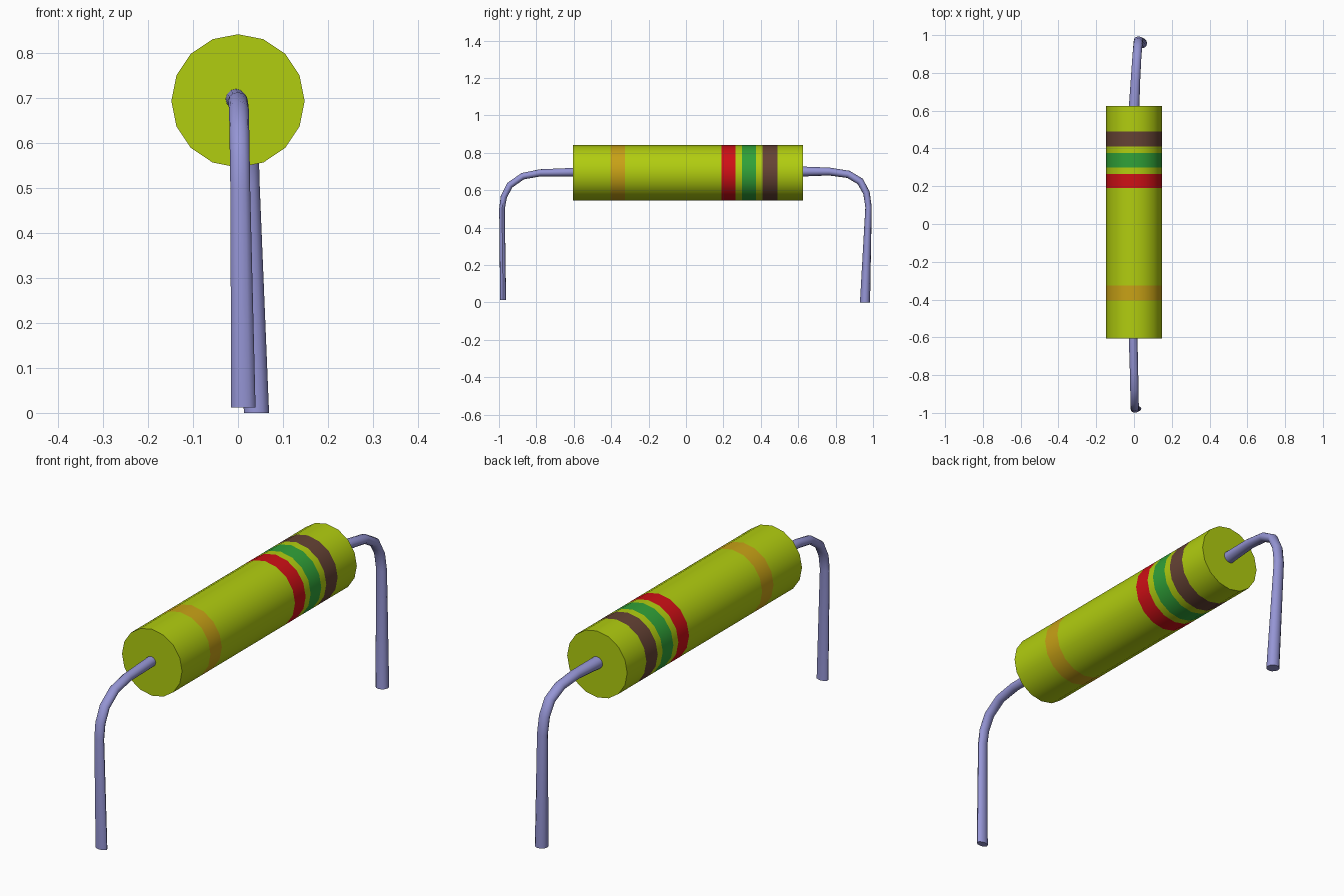
import bpy, bmesh
from math import cos, sin, pi, radians
from mathutils import Vector

cube = bpy.data.objects.get("Cube")
if cube:
    bpy.data.objects.remove(cube, do_unlink=True)


def material(name, rgb):
    m = bpy.data.materials.new(name)
    m.use_nodes = True
    m.diffuse_color = (*rgb, 1)
    m.node_tree.nodes["Principled BSDF"].inputs["Base Color"].default_value = (*rgb, 1)
    return m


lime = material("lime", (0.44, 0.61, 0.005))
gold = material("gold", (0.58, 0.36, 0.008))
red = material("red", (0.62, 0.005, 0.008))
green = material("green", (0.03, 0.36, 0.04))
brown = material("brown", (0.13, 0.055, 0.035))
steel = material("lavender steel", (0.30, 0.30, 0.66))


def skin(name, rings, mats, pick=lambda span: 0):
    """Join rings of points into a capped tube, one material per span."""
    bm = bmesh.new()
    loops = [[bm.verts.new(p) for p in ring] for ring in rings]
    n = len(loops[0])
    for span, (a, b) in enumerate(zip(loops, loops[1:])):
        for i in range(n):
            j = (i + 1) % n
            bm.faces.new((a[i], a[j], b[j], b[i])).material_index = pick(span)
    bm.faces.new(loops[0])
    bm.faces.new(loops[-1])
    bmesh.ops.recalc_face_normals(bm, faces=bm.faces)
    mesh = bpy.data.meshes.new(name)
    bm.to_mesh(mesh)
    bm.free()
    for m in mats:
        mesh.materials.append(m)
    obj = bpy.data.objects.new(name, mesh)
    bpy.context.collection.objects.link(obj)
    bpy.ops.object.select_all(action='DESELECT')
    obj.select_set(True)
    bpy.context.view_layer.objects.active = obj
    bpy.ops.object.shade_smooth_by_angle(angle=radians(40))
    return obj


# Cylindrical body; every second span is a coloured band
RADIUS, HEIGHT, SIDES = 0.148, 0.693, 16
stops = [-0.605, -0.405, -0.325, 0.19, 0.265, 0.30, 0.375, 0.41, 0.49, 0.625]
body = [[(RADIUS * cos(2 * pi * i / SIDES), y, HEIGHT + RADIUS * sin(2 * pi * i / SIDES))
         for i in range(SIDES)] for y in stops]
skin("body", body, [lime, gold, red, green, brown],
     lambda span: (span + 1) // 2 if span % 2 else 0)


# Bent wire leads: each point is x, y, z, half width, half thickness
def lead(name, path):
    pts = [Vector(p[:3]) for p in path]
    rings = []
    for k, (c, p) in enumerate(zip(pts, path)):
        along = pts[min(k + 1, len(pts) - 1)] - pts[max(k - 1, 0)]
        if k == len(pts) - 1:
            along = Vector((0, 0, -1))      # level cut at the foot
        across = Vector((1, 0, 0))
        normal = along.cross(across).normalized()
        rings.append([c + across * p[3] * cos(2 * pi * i / 12)
                      + normal * p[4] * sin(2 * pi * i / 12) for i in range(12)])
    skin(name, rings, [steel])


lead("front_lead", [
    (-0.005, -0.59, 0.697, 0.023, 0.023), (0, -0.78, 0.693, 0.022, 0.019),
    (0.002, -0.873, 0.675, 0.022, 0.018), (0.003, -0.942, 0.627, 0.022, 0.018),
    (0.004, -0.974, 0.565, 0.022, 0.017), (0.005, -0.984, 0.50, 0.022, 0.015),
    (0.012, -0.978, 0.012, 0.027, 0.016)])
lead("back_lead", [
    (0, 0.61, 0.70, 0.028, 0.027), (0.008, 0.766, 0.70, 0.025, 0.021),
    (0.014, 0.868, 0.685, 0.024, 0.020), (0.019, 0.932, 0.647, 0.024, 0.020),
    (0.022, 0.965, 0.585, 0.024, 0.018), (0.024, 0.976, 0.51, 0.024, 0.017),
    (0.041, 0.957, 0, 0.028, 0.027)])
